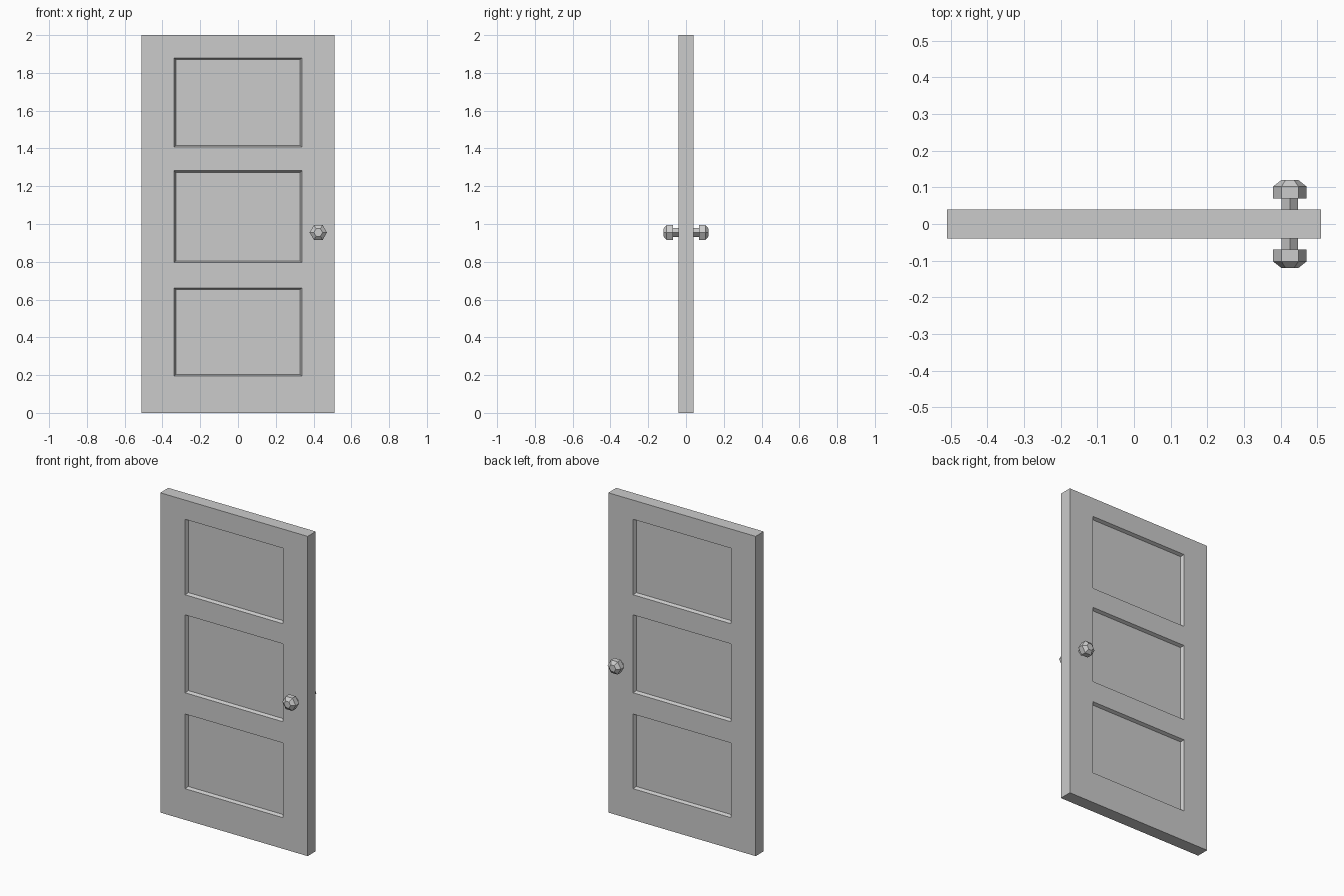
import bpy, bmesh, math
from mathutils import Matrix

if "Cube" in bpy.data.objects:
    bpy.data.objects.remove(bpy.data.objects["Cube"])

HALF_W, HALF_T, HEIGHT = 0.51, 0.04, 2.0
PANEL_X = 0.338
PANELS = [(0.195, 0.662), (0.795, 1.282), (1.408, 1.88)]
INSET, DEPTH = 0.012, 0.02
KNOB_X, KNOB_Z = 0.425, 0.955


def finish(bm, name):
    bmesh.ops.remove_doubles(bm, verts=bm.verts, dist=1e-5)
    bmesh.ops.recalc_face_normals(bm, faces=bm.faces)
    mesh = bpy.data.meshes.new(name)
    bm.to_mesh(mesh)
    bm.free()
    obj = bpy.data.objects.new(name, mesh)
    bpy.context.collection.objects.link(obj)
    return obj


# Door slab: a grid of cells on each side, with the panel cells sunk in
bm = bmesh.new()
xs = [-HALF_W, -PANEL_X, PANEL_X, HALF_W]
zs = [0.0] + [z for pair in PANELS for z in pair] + [HEIGHT]
grid = [[bm.verts.new((x, -HALF_T, z)) for x in xs] for z in zs]
panels = []
for r in range(len(zs) - 1):
    for c in range(len(xs) - 1):
        face = bm.faces.new((grid[r][c], grid[r][c + 1],
                             grid[r + 1][c + 1], grid[r + 1][c]))
        if c == 1 and r % 2 == 1:
            panels.append(face)
back = bmesh.ops.extrude_face_region(bm, geom=bm.faces[:], use_keep_orig=True)["geom"]
for v in back:
    if isinstance(v, bmesh.types.BMVert):
        v.co.y = HALF_T
bm.faces.ensure_lookup_table()
bmesh.ops.recalc_face_normals(bm, faces=bm.faces)

# Recessed panels on both sides with sloping edges
for f in bm.faces:
    c = f.calc_center_median()
    if f not in panels and abs(c.y - HALF_T) < 1e-4 and abs(c.x) < 0.01 \
            and any(a < c.z < b for a, b in PANELS):
        panels.append(f)
bmesh.ops.inset_individual(bm, faces=panels, thickness=INSET, depth=0.0)
for f in panels:
    for v in f.verts:
        v.co.y -= math.copysign(DEPTH, v.co.y)
finish(bm, "door_slab")


# Knobs: lathe-like rings around the y axis
def add_rings(bm, sides, profile, sign):
    rings = []
    for radius, y in profile:
        rings.append([bm.verts.new((KNOB_X + radius * math.cos(2 * math.pi * i / sides),
                                    sign * y,
                                    KNOB_Z + radius * math.sin(2 * math.pi * i / sides)))
                      for i in range(sides)])
    for a, b in zip(rings, rings[1:]):
        for i in range(sides):
            j = (i + 1) % sides
            bm.faces.new((a[i], a[j], b[j], b[i]))
    bm.faces.new(rings[0])
    bm.faces.new(rings[-1])


for side, sign in (("front", -1), ("back", 1)):
    bm = bmesh.new()
    add_rings(bm, 4, [(0.0225, 0.035), (0.0225, 0.071)], sign)
    finish(bm, side + "_knob_stem")
    bm = bmesh.new()
    add_rings(bm, 6, [(0.046, 0.069), (0.046, 0.102), (0.023, 0.12)], sign)
    finish(bm, side + "_knob")
